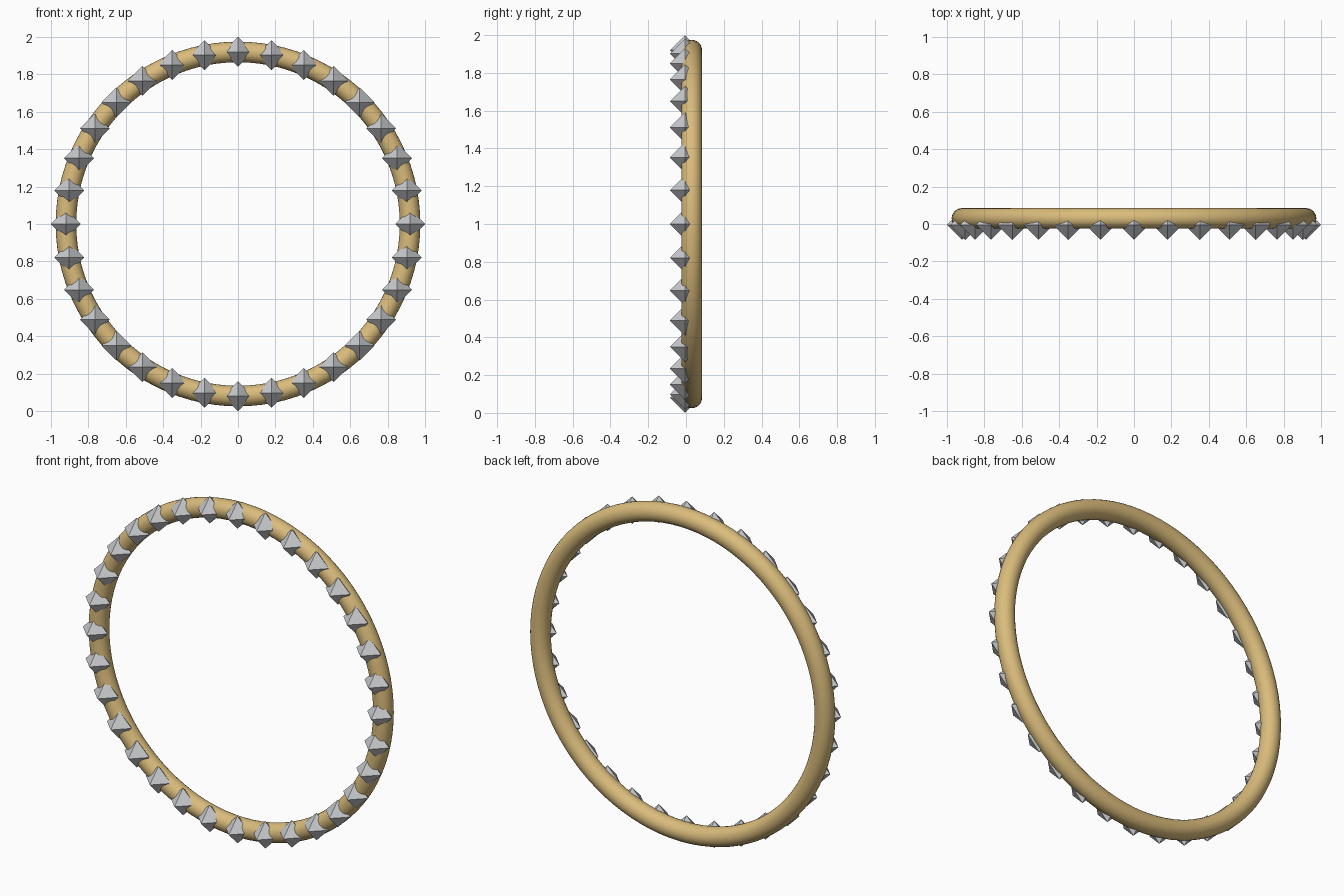
import bpy
import bmesh
from math import sin, cos, pi, radians

default = bpy.data.objects.get("Cube")
if default:
    bpy.data.objects.remove(default, do_unlink=True)


def material(name, rgb):
    mat = bpy.data.materials.new(name)
    mat.use_nodes = True
    mat.diffuse_color = (*rgb, 1)
    mat.node_tree.nodes["Principled BSDF"].inputs["Base Color"].default_value = (*rgb, 1)
    return mat


gold = material("warm gold", (0.70, 0.50, 0.20))
steel = material("light steel", (0.58, 0.59, 0.61))

RING_RADIUS, TUBE_RADIUS = 0.92, 0.055
STUD_COUNT, STUD_RADIUS = 32, 0.08

# Round hoop standing upright
bpy.ops.mesh.primitive_torus_add(
    major_radius=RING_RADIUS, minor_radius=TUBE_RADIUS,
    major_segments=96, minor_segments=24,
    location=(0, 0.03, 1), rotation=(radians(90), 0, 0))
hoop = bpy.context.object
hoop.name = "hoop"
hoop.data.materials.append(gold)
bpy.ops.object.shade_smooth()

# One shared octahedral stud, half sunk into the hoop
stud_mesh = bpy.data.meshes.new("stud")
bm = bmesh.new()
r = STUD_RADIUS
rim = [bm.verts.new((r * cos(k * pi / 2), 0, r * sin(k * pi / 2))) for k in range(4)]
tips = [bm.verts.new((0, y, 0)) for y in (-r, r)]
for tip in tips:
    for k in range(4):
        bm.faces.new((rim[k], rim[(k + 1) % 4], tip))
bmesh.ops.recalc_face_normals(bm, faces=bm.faces)
bm.to_mesh(stud_mesh)
bm.free()
stud_mesh.materials.append(steel)

# Studs evenly spaced around the front, all kept upright
for i in range(STUD_COUNT):
    a = 2 * pi * i / STUD_COUNT
    stud = bpy.data.objects.new(f"stud_{i + 1}", stud_mesh)
    stud.location = (RING_RADIUS * sin(a), -0.005, 1 + RING_RADIUS * cos(a))
    bpy.context.collection.objects.link(stud)
